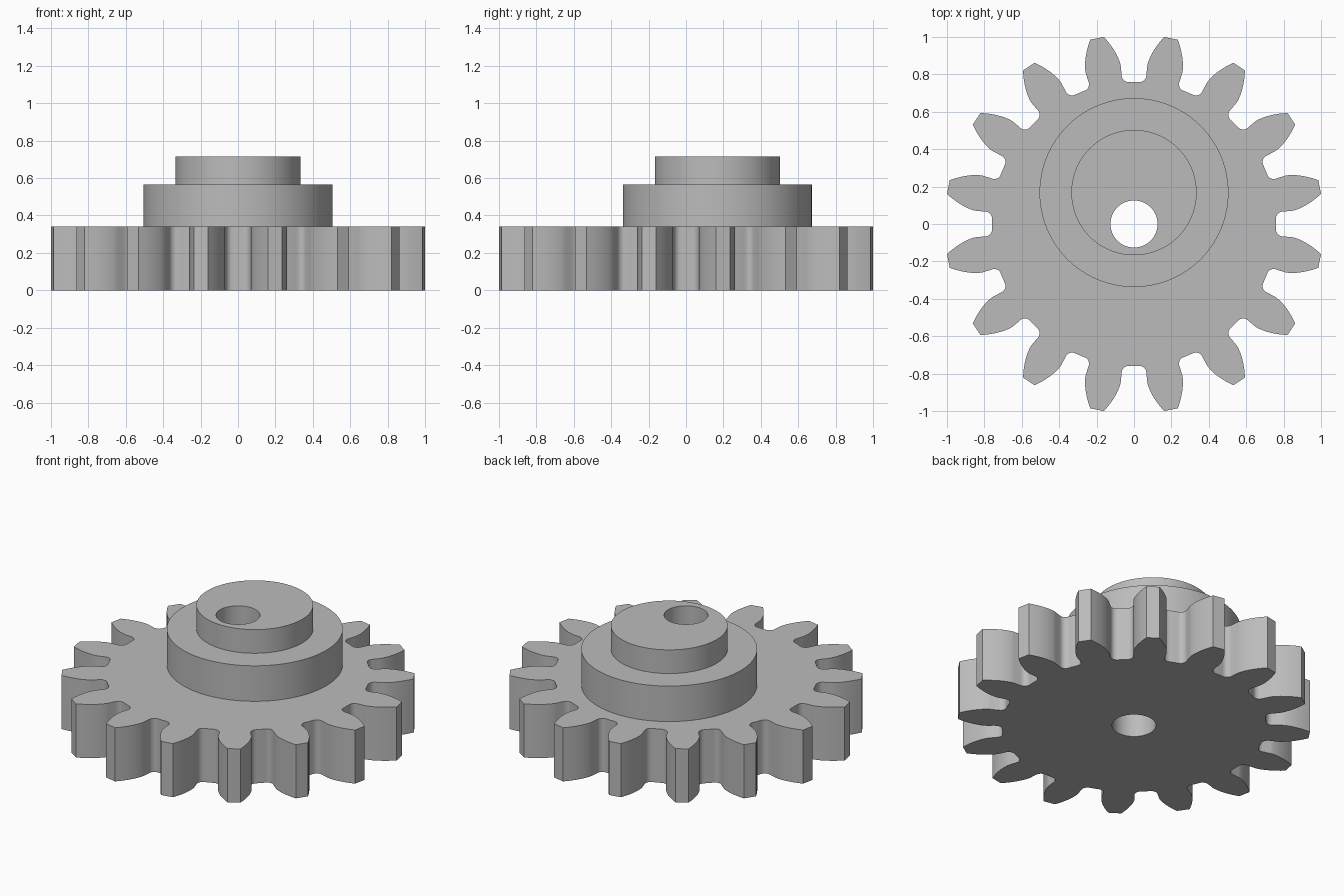
import bpy, bmesh
from math import sin, cos, tan, acos, radians, pi, sqrt

cube = bpy.data.objects.get("Cube")
if cube:
    bpy.data.objects.remove(cube, do_unlink=True)

grey = bpy.data.materials.new("plain grey")
grey.use_nodes = True
colour = (0.5, 0.5, 0.5, 1)
grey.diffuse_color = colour
grey.node_tree.nodes["Principled BSDF"].inputs["Base Color"].default_value = colour

TEETH = 16
TIP = 1.0128
MODULE = 2 * TIP / (TEETH + 2)
PITCH = MODULE * TEETH / 2
ROOT = PITCH - 1.25 * MODULE
PRESSURE = radians(20)
BASE = PITCH * cos(PRESSURE)
FILLET = 0.036
BORE = 0.126
HUB_Y = 0.168


def circle(radius, cy=0, n=96):
    return [(radius * cos(2 * pi * i / n), cy + radius * sin(2 * pi * i / n)) for i in range(n)]


def involute(a):
    return tan(a) - a


def half_gap():
    """Polar points from the middle of a tooth gap out to the tooth tip."""
    start = pi / (2 * TEETH) - involute(PRESSURE)
    # fillet between the root circle and the radial lower flank
    rc = ROOT + FILLET
    turn = start - FILLET / rc
    pts = [(ROOT, turn * i / 3) for i in range(3)]
    for i in range(7):
        a = pi / 2 * i / 6
        pts.append((rc - FILLET * cos(a), turn + FILLET * sin(a) / rc))
    # involute upper flank
    for i in range(11):
        r = BASE + (TIP - BASE) * (i / 10) ** 1.5
        pts.append((r, start + involute(acos(min(1, BASE / r)))))
    return pts


def gear_outline():
    half = half_gap()
    gap = [(r, -a) for r, a in reversed(half[1:])] + half
    out = []
    for k in range(TEETH):
        mid = 2 * pi * k / TEETH
        out += [(r * cos(mid + a), r * sin(mid + a)) for r, a in gap]
    return out


def plate(name, outline, z0, z1):
    """Extruded outline with the shaft bore cut through it."""
    curve = bpy.data.curves.new(name, 'CURVE')
    curve.dimensions = '2D'
    curve.fill_mode = 'BOTH'
    curve.extrude = (z1 - z0) / 2
    for loop in (outline, circle(BORE, n=64)):
        spline = curve.splines.new('POLY')
        spline.points.add(len(loop) - 1)
        for p, (x, y) in zip(spline.points, loop):
            p.co = (x, y, 0, 1)
        spline.use_cyclic_u = True
    obj = bpy.data.objects.new(name, curve)
    bpy.context.collection.objects.link(obj)
    bpy.ops.object.select_all(action='DESELECT')
    obj.select_set(True)
    bpy.context.view_layer.objects.active = obj
    bpy.ops.object.convert(target='MESH')
    obj = bpy.context.object
    # weld caps to walls and stand the part at its height
    bm = bmesh.new()
    bm.from_mesh(obj.data)
    bmesh.ops.remove_doubles(bm, verts=bm.verts, dist=1e-5)
    bmesh.ops.recalc_face_normals(bm, faces=bm.faces)
    bmesh.ops.translate(bm, verts=bm.verts, vec=(0, 0, (z0 + z1) / 2))
    bm.to_mesh(obj.data)
    bm.free()
    obj.data.materials.clear()
    obj.data.materials.append(grey)
    bpy.ops.object.shade_smooth_by_angle(angle=radians(30))
    return obj


# toothed wheel, then the two stacked off-centre hubs
plate("gear_wheel", gear_outline(), 0, 0.34)
plate("lower_hub", circle(0.505, HUB_Y), 0.34, 0.565)
plate("upper_hub", circle(0.335, HUB_Y), 0.565, 0.715)
